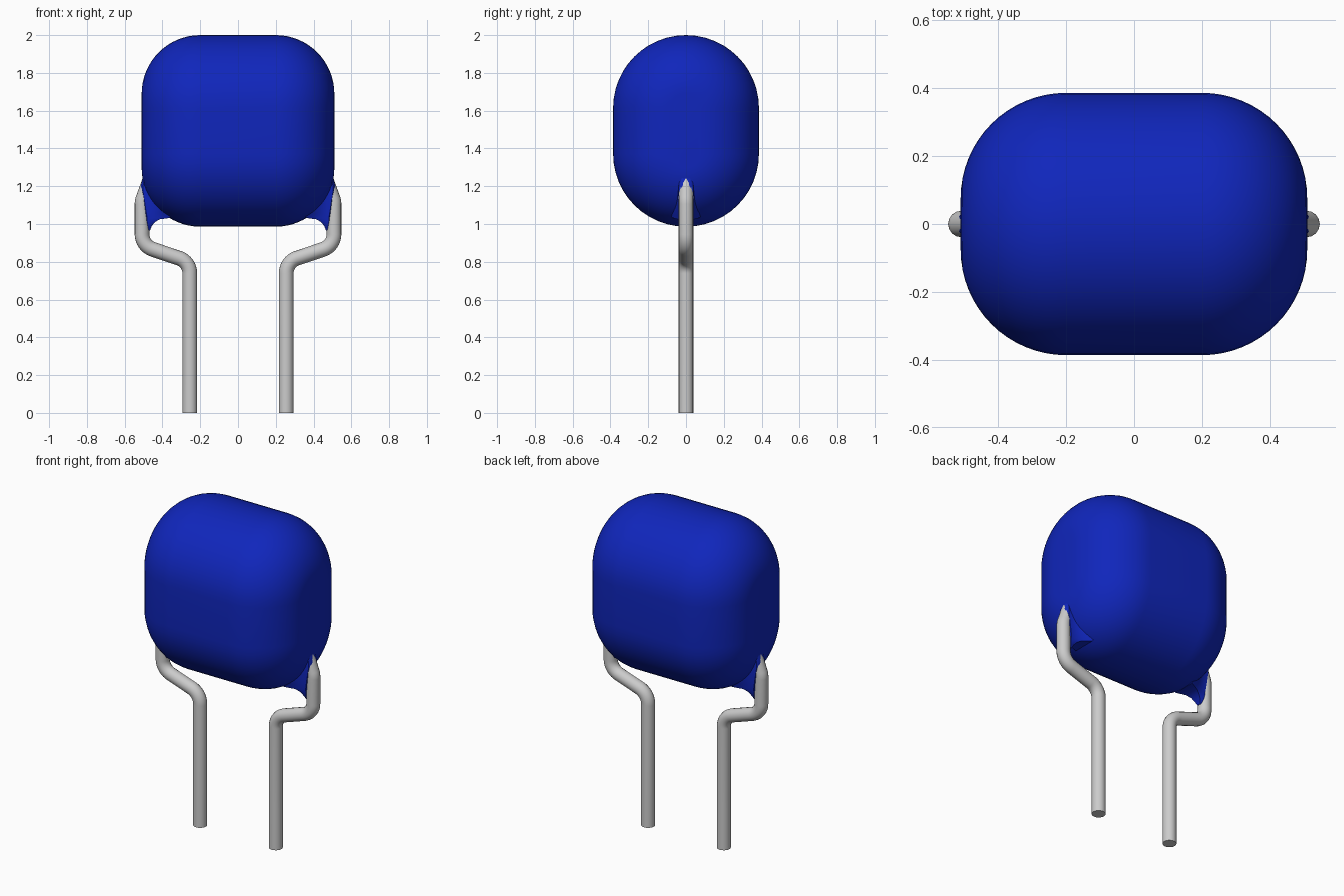
import bpy, bmesh, math
from mathutils import Vector

cube = bpy.data.objects.get("Cube")
if cube:
    bpy.data.objects.remove(cube, do_unlink=True)


def material(name, rgb, rough):
    m = bpy.data.materials.new(name)
    m.use_nodes = True
    m.diffuse_color = (*rgb, 1)
    bsdf = m.node_tree.nodes["Principled BSDF"]
    bsdf.inputs["Base Color"].default_value = (*rgb, 1)
    bsdf.inputs["Roughness"].default_value = rough
    return m


BLUE = material("blue coating", (0.005, 0.019, 0.50), 0.5)
METAL = material("light grey metal", (0.60, 0.60, 0.60), 0.5)


def smooth(obj, angle=40):
    bpy.ops.object.select_all(action='DESELECT')
    obj.select_set(True)
    bpy.context.view_layer.objects.active = obj
    bpy.ops.object.shade_smooth_by_angle(angle=math.radians(angle))


def loft(name, rings, mat):
    """Skin a list of equal-length closed rings and cap both ends."""
    bm = bmesh.new()
    rows = [[bm.verts.new(p) for p in ring] for ring in rings]
    n = len(rows[0])
    for a, b in zip(rows, rows[1:]):
        for i in range(n):
            j = (i + 1) % n
            bm.faces.new((a[i], a[j], b[j], b[i]))
    bm.faces.new(rows[0])
    bm.faces.new(rows[-1])
    bmesh.ops.recalc_face_normals(bm, faces=bm.faces)
    me = bpy.data.meshes.new(name)
    bm.to_mesh(me)
    bm.free()
    me.materials.append(mat)
    obj = bpy.data.objects.new(name, me)
    bpy.context.collection.objects.link(obj)
    smooth(obj)
    return obj


# Body: a stadium cross-section along x with large rounded ends
Z_LOW, Z_HIGH, CORE, FILLET, FLAT_X = 1.372, 1.614, 0.076, 0.31, 0.20


def stadium(x, r, steps=24):
    pts = []
    for zc, start in ((Z_HIGH, 0), (Z_LOW, math.pi)):
        for i in range(steps + 1):
            a = start + math.pi * i / steps
            pts.append((x, r * math.cos(a), zc + r * math.sin(a)))
    return pts


STEPS = 16
half = [(FLAT_X + FILLET * math.cos(a), CORE + FILLET * math.sin(a))
        for a in (math.pi / 2 * i / STEPS for i in range(STEPS + 1))]
profile = half + [(-x, r) for x, r in reversed(half)]
loft("body", [stadium(x, r) for x, r in profile], BLUE)


# Leads: round wire along a path with filleted corners
def fillet_path(corners, radius, steps=10):
    pts = [Vector(corners[0])]
    for p, c, q in zip(corners, corners[1:], corners[2:]):
        p, c, q = Vector(p), Vector(c), Vector(q)
        u, v = (p - c).normalized(), (q - c).normalized()
        angle = u.angle(v)
        d = radius / math.tan(angle / 2)
        centre = c + (u + v).normalized() * radius / math.sin(angle / 2)
        a, b = c + u * d - centre, c + v * d - centre
        pts += [centre + a.slerp(b, i / steps) * radius for i in range(steps + 1)]
    return pts + [Vector(corners[-1])]


def lead(name, side):
    path = [(side * x, 0, z) for x, z in
            ((0.255, 0), (0.255, 0.80), (0.508, 0.885), (0.508, 1.12), (0.45, 1.28))]
    cu = bpy.data.curves.new(name, 'CURVE')
    cu.dimensions = '3D'
    cu.bevel_depth = 0.039
    cu.bevel_resolution = 6
    cu.use_fill_caps = True
    pts = fillet_path(path, 0.085)
    sp = cu.splines.new('POLY')
    sp.points.add(len(pts) - 1)
    for p, co in zip(sp.points, pts):
        p.co = (*co, 1)
    cu.materials.append(METAL)
    obj = bpy.data.objects.new(name, cu)
    bpy.context.collection.objects.link(obj)
    bpy.ops.object.select_all(action='DESELECT')
    obj.select_set(True)
    bpy.context.view_layer.objects.active = obj
    bpy.ops.object.convert(target='MESH')
    smooth(bpy.context.object)


# Coating flare: z, inner x, outer x, inner half width, outer half width
FLARE = (
    (0.965, 0.466, 0.474, 0.010, 0.014),
    (0.990, 0.456, 0.479, 0.024, 0.029),
    (1.010, 0.440, 0.484, 0.032, 0.034),
    (1.025, 0.415, 0.488, 0.045, 0.036),
    (1.032, 0.360, 0.490, 0.070, 0.037),
    (1.060, 0.350, 0.496, 0.100, 0.039),
    (1.100, 0.340, 0.503, 0.130, 0.040),
    (1.170, 0.340, 0.515, 0.150, 0.040),
    (1.205, 0.340, 0.514, 0.150, 0.038),
    (1.270, 0.340, 0.498, 0.140, 0.034),
)


def flare_ring(side, z, xin, xout, win, wout):
    edge = []
    for i in range(9):
        t = i / 8
        edge.append((xin + (xout - xin) * 0.93 * t, wout + (win - wout) * (1 - t) ** 2))
    edge.append((xout, wout * 0.6))
    ring = edge + [(x, -w) for x, w in reversed(edge)]
    return [(side * x, y, z) for x, y in ring]


for label, side in (("left", 1), ("right", -1)):
    lead(label + "_lead", side)
    loft(label + "_coating_flare", [flare_ring(side, *row) for row in FLARE], BLUE)
